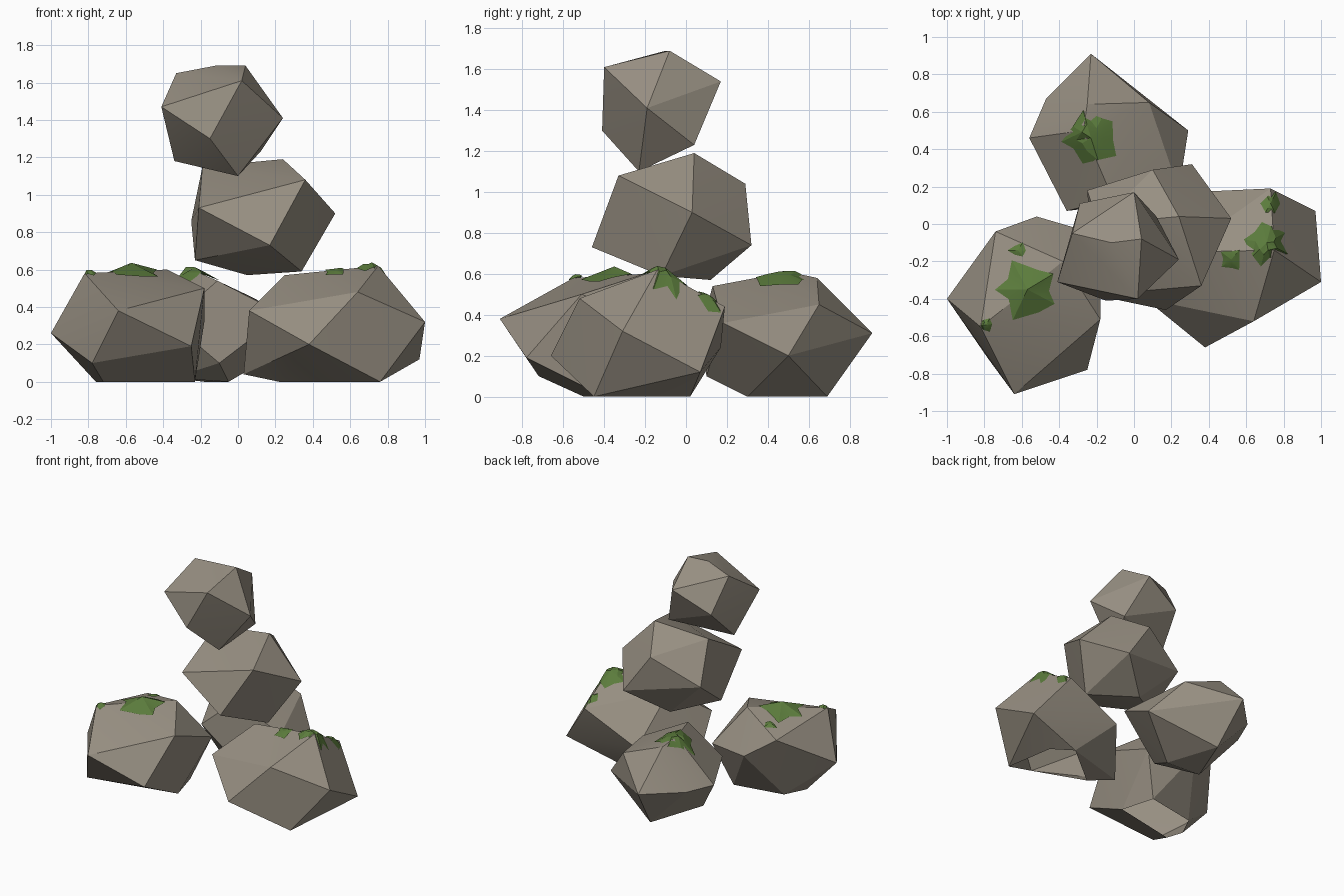
import bpy
import bmesh
import math
import random
from mathutils import Vector
from mathutils.bvhtree import BVHTree

random.seed(4)

default_cube = bpy.data.objects.get("Cube")
if default_cube:
    bpy.data.objects.remove(default_cube, do_unlink=True)


def make_material(name, colour):
    material = bpy.data.materials.new(name)
    material.use_nodes = True
    material.diffuse_color = colour
    material.node_tree.nodes["Principled BSDF"].inputs["Base Color"].default_value = colour
    material.node_tree.nodes["Principled BSDF"].inputs["Roughness"].default_value = 0.9
    return material


stone = make_material("warm grey stone", (0.31, 0.275, 0.223, 1))
moss_green = make_material("moss green", (0.105, 0.2, 0.045, 1))


def add_object(name, bm, material, smooth_angle):
    mesh = bpy.data.meshes.new(name)
    bm.to_mesh(mesh)
    mesh.materials.append(material)
    obj = bpy.data.objects.new(name, mesh)
    bpy.context.collection.objects.link(obj)
    bpy.ops.object.select_all(action="DESELECT")
    obj.select_set(True)
    bpy.context.view_layer.objects.active = obj
    bpy.ops.object.shade_smooth_by_angle(angle=math.radians(smooth_angle))


def make_rock(name, corners):
    """Wrap a convex boulder, open where it rests on the ground; return a tree for moss."""
    bm = bmesh.new()
    for corner in corners:
        bm.verts.new(corner)
    hull = bmesh.ops.convex_hull(bm, input=bm.verts[:])
    spare = {v for key in ("geom_interior", "geom_unused") for v in hull[key]
             if isinstance(v, bmesh.types.BMVert)}
    bmesh.ops.delete(bm, geom=list(spare), context="VERTS")
    bmesh.ops.recalc_face_normals(bm, faces=bm.faces[:])
    ground = [f for f in bm.faces if all(v.co.z < 0.001 for v in f.verts)]
    bmesh.ops.delete(bm, geom=ground, context="FACES")
    add_object(name, bm, stone, 20)
    tree = BVHTree.FromBMesh(bm)
    bm.free()
    return tree


def make_moss(name, tree, x, y, width, depth, peak, sides=10):
    """Drape a ragged patch over a boulder, with a low raised middle."""
    bm = bmesh.new()

    def drape(px, py, lift):
        point = tree.ray_cast(Vector((px, py, 2)), Vector((0, 0, -1)))[0]
        if point is None:
            point = tree.find_nearest(Vector((px, py, 0.5)))[0]
        return bm.verts.new(point + Vector((0, 0, lift)))

    centre = drape(x, y, peak)
    inner, outer = [], []
    for i in range(sides):
        angle = math.tau * i / sides + random.uniform(-0.15, 0.15)
        reach = random.uniform(0.95, 1.2) if i % 2 else random.uniform(0.65, 0.95)
        dx, dy = math.cos(angle) * width * reach, math.sin(angle) * depth * reach
        inner.append(drape(x + dx / 2, y + dy / 2, peak * 0.4 + 0.008))
        outer.append(drape(x + dx, y + dy, 0.008))
    for i in range(sides):
        j = (i + 1) % sides
        bm.faces.new((centre, inner[i], inner[j]))
        bm.faces.new((inner[i], outer[i], outer[j]))
        bm.faces.new((inner[i], outer[j], inner[j]))
    add_object(name, bm, moss_green, 15)
    bm.free()


# Balanced stones
make_rock("top_rock", [
    (-.33, -.05, 1.65), (-.12, -.1, 1.69), (.04, -.08, 1.69), (.02, -.4, 1.61),
    (.24, -.19, 1.41), (-.15, -.41, 1.3), (0, -.23, 1.1), (-.34, -.1, 1.18),
    (.12, .04, 1.23), (-.29, .11, 1.4), (-.41, -.31, 1.47), (0, .17, 1.54)])
make_rock("middle_rock", [
    (.36, -.33, 1.08), (.24, .04, 1.19), (.52, .03, .9), (.17, -.46, .73),
    (.05, .12, .57), (.34, -.12, .59), (.31, .32, .74), (.1, .29, 1.04),
    (-.21, -.38, .93), (-.19, 0, 1.15), (-.23, -.1, .65), (-.25, .18, .86)])

# Base boulders
right_tree = make_rock("right_base_rock", [
    (-1, -.4, .26), (-.64, -.91, .38), (-.25, -.78, .19), (-.18, -.51, .5),
    (-.82, -.55, .58), (-.74, -.04, .5), (-.52, .04, .35), (-.18, -.06, .32),
    (-.38, -.2, .6), (-.78, -.72, .1), (-.76, -.38, 0), (-.72, -.5, 0),
    (-.23, -.4, 0), (-.3, -.15, 0), (-.68, -.22, 0)])
back_tree = make_rock("back_base_rock", [
    (-.23, .91, .31), (.08, .65, .45), (.29, .5, .2), (-.56, .46, .3),
    (-.47, .67, .3), (-.36, .07, .32), (.24, .18, .36), (-.27, .5, .61),
    (-.25, .64, .58), (-.11, .13, .54), (-.18, .69, 0),
    (-.05, .3, 0), (-.35, .29, .02), (-.1, .1, .1)])
left_tree = make_rock("left_base_rock", [
    (1, -.31, .32), (.97, .07, .12), (.38, -.66, .2), (.64, -.52, .48),
    (.73, .19, .44), (.75, -.14, .62), (.06, -.4, .38), (.25, -.15, .57),
    (.3, .17, .24), (.22, -.25, 0), (.76, -.45, 0), (.7, -.08, 0),
    (.55, .02, 0), (.03, -.17, .04)])

# Moss on the boulder tops
make_moss("right_moss_large", right_tree, -.57, -.35, .17, .15, .045)
make_moss("right_moss_back", right_tree, -.62, -.14, .05, .04, .02, 6)
make_moss("right_moss_edge", right_tree, -.79, -.54, .035, .04, .02, 6)
make_moss("back_moss", back_tree, -.23, .46, .16, .14, .02)
make_moss("left_moss_large", left_tree, .71, -.1, .11, .11, .035)
make_moss("left_moss_back", left_tree, .73, .11, .055, .06, .015, 6)
make_moss("left_moss_small", left_tree, .52, -.19, .065, .065, .02, 8)
